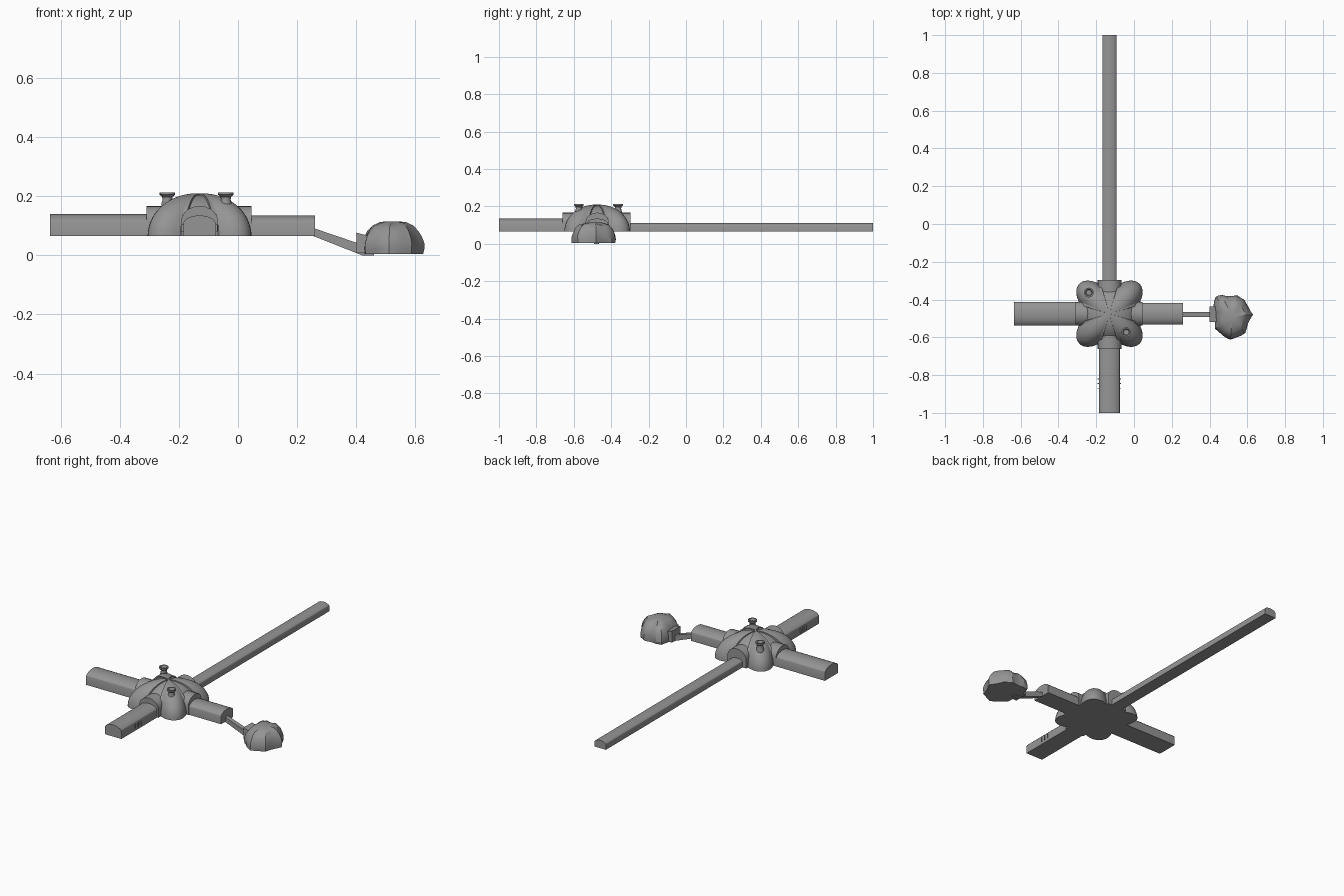
import bpy, bmesh, math, random
from mathutils import Vector

if "Cube" in bpy.data.objects:
    bpy.data.objects.remove(bpy.data.objects["Cube"])

random.seed(4)
CX, CY, FLOOR = -0.13, -0.475, 0.065

grey = bpy.data.materials.new("stone grey")
grey.diffuse_color = (0.3, 0.3, 0.3, 1)
grey.use_nodes = True
grey.node_tree.nodes["Principled BSDF"].inputs["Base Color"].default_value = grey.diffuse_color


def finish(name, bm, angle=32):
    bmesh.ops.recalc_face_normals(bm, faces=bm.faces)
    me = bpy.data.meshes.new(name)
    bm.to_mesh(me)
    bm.free()
    me.materials.append(grey)
    me.shade_smooth()
    me.set_sharp_from_angle(angle=math.radians(angle))
    ob = bpy.data.objects.new(name, me)
    bpy.context.collection.objects.link(ob)
    return ob


def loft(name, rings, angle=32):
    """Skin closed rings of points and cap both ends."""
    bm = bmesh.new()
    vs = [[bm.verts.new(p) for p in r] for r in rings]
    n = len(vs[0])
    for a, b in zip(vs, vs[1:]):
        for i in range(n):
            j = (i + 1) % n
            bm.faces.new((a[i], a[j], b[j], b[i]))
    bm.faces.new(vs[0][::-1])
    bm.faces.new(vs[-1])
    return finish(name, bm, angle)


def arch(width, height, wall, n=10):
    """Cross-section with flat floor, upright walls and a rounded roof."""
    w = width / 2
    pts = [(-w, 0), (w, 0)]
    for i in range(n + 1):
        t = math.pi * i / n
        pts.append((w * math.cos(t), wall + (height - wall) * math.sin(t)))
    return pts


def tunnel(name, direction, start, end, width, height, wall):
    d = Vector(direction)
    side = Vector((-d.y, d.x, 0))
    base = Vector((CX, CY, FLOOR))
    prof = arch(width, height, wall)
    return loft(name, [[base + d * s + side * u + Vector((0, 0, v)) for u, v in prof]
                       for s in (start, end)], 25)


def box(name, lo, hi):
    (x0, y0, z0), (x1, y1, z1) = lo, hi
    return loft(name, [[(x0, y0, z), (x1, y0, z), (x1, y1, z), (x0, y1, z)] for z in (z0, z1)])


# Domed hub: four rounded lobes on the diagonals, ribbed channels on the axes
def hub_radius(deg):
    a = abs((deg + 45) % 90 - 45)          # angle from the nearest axis
    if a < 16:
        return 0.163
    if a < 22:
        return 0.176
    return 0.176 + 0.049 * math.sin(math.pi * (a - 22) / 46)


offsets = [-15.8, -10, -5, 0, 5, 10, 15.8, 16.3, 19, 21.8, 23, 26, 29, 33, 37, 41,
           45, 49, 53, 57, 61, 64, 67, 68.2, 71, 73.7]
angles = [q * 90 + o for q in range(4) for o in offsets]
rings = []
for k in range(15):
    t = math.pi / 2 * k / 14.15
    ring = []
    for deg in angles:
        r = hub_radius(deg) * math.cos(t) ** 0.92
        a = abs((deg + 45) % 90 - 45)
        h = 0.145 * math.sin(t) * (0.965 if a < 16 else 1)
        c = math.radians(deg)
        ring.append((CX + r * math.cos(c), CY + r * math.sin(c), FLOOR + h))
    rings.append(ring)
loft("hub_dome", rings, 30)

# Tunnels and the collars where they meet the hub
arms = [("left", (-1, 0, 0), 0.505, 0.125, 0.075, 0.045, 0.180),
        ("right", (1, 0, 0), 0.39, 0.115, 0.070, 0.042, 0.176),
        ("front", (0, -1, 0), 0.525, 0.11, 0.070, 0.042, 0.186),
        ("back", (0, 1, 0), 1.475, 0.075, 0.047, 0.030, 0.178)]
for name, d, end, w, h, wall, collar in arms:
    tunnel(name + "_tunnel", d, 0.10, end, w, h, wall)
    tunnel(name + "_collar", d, 0.08, collar, 0.125, 0.102, 0.05)

# Thin side fins on the front tunnel
for i, y in enumerate((-0.82, -0.845, -0.87)):
    box(f"tunnel_fin_{i}", (CX - 0.063, y - 0.002, 0.08), (CX + 0.06, y + 0.002, 0.105))


# Flared vents on two opposite lobes
def vent(name, x, y):
    prof = [(0.022, 0.145), (0.02, 0.175), (0.016, 0.188), (0.018, 0.198),
            (0.026, 0.205), (0.026, 0.213), (0.019, 0.213), (0.014, 0.2)]
    loft(name, [[(x + r * math.cos(i * math.pi / 8), y + r * math.sin(i * math.pi / 8), z)
                 for i in range(16)] for r, z in prof])


vent("back_left_vent", -0.239, -0.363)
vent("front_right_vent", -0.041, -0.573)

# Sloping walkway down to the rock
loft("walkway", [[(x, -0.492, z0), (x, -0.466, z0), (x, -0.466, z1), (x, -0.492, z1)]
                 for x, z0, z1 in ((0.25, 0.067, 0.094), (0.42, 0.0, 0.036), (0.46, 0.0, 0.03))])

# Doorway with a slanted roof at the foot of the walkway
loft("rock_doorway", [[(x, -0.52, 0.008), (x, -0.438, 0.008), (x, -0.438, z), (x, -0.52, z)]
                      for x, z in ((0.4, 0.077), (0.47, 0.058))])

# Rough rock shelter
outline = [(0.42, -0.43), (0.432, -0.385), (0.462, -0.376), (0.5, -0.382), (0.545, -0.377),
           (0.585, -0.4), (0.605, -0.44), (0.63, -0.48), (0.605, -0.525), (0.588, -0.58),
           (0.55, -0.6), (0.51, -0.615), (0.47, -0.59), (0.43, -0.555), (0.425, -0.49)]
pts = []
for a, b in zip(outline, outline[1:] + outline[:1]):
    pts += [a, ((a[0] + b[0]) / 2, (a[1] + b[1]) / 2)]
rx, ry = 0.522, -0.488
rings = []
for s, z in ((0.98, 0.005), (1.0, 0.022), (0.99, 0.042), (0.93, 0.064), (0.83, 0.084),
             (0.68, 0.1), (0.45, 0.11), (0.2, 0.115)):
    ring = []
    for x, y in pts:
        k = s * (1 + random.uniform(-0.025, 0.012))
        dz = random.uniform(-0.004, 0.002) if 0.01 < z < 0.112 else 0
        ring.append((rx + (x - rx) * k, ry + (y - ry) * k, z + dz))
    rings.append(ring)
loft("rock_shelter", rings, 28)
